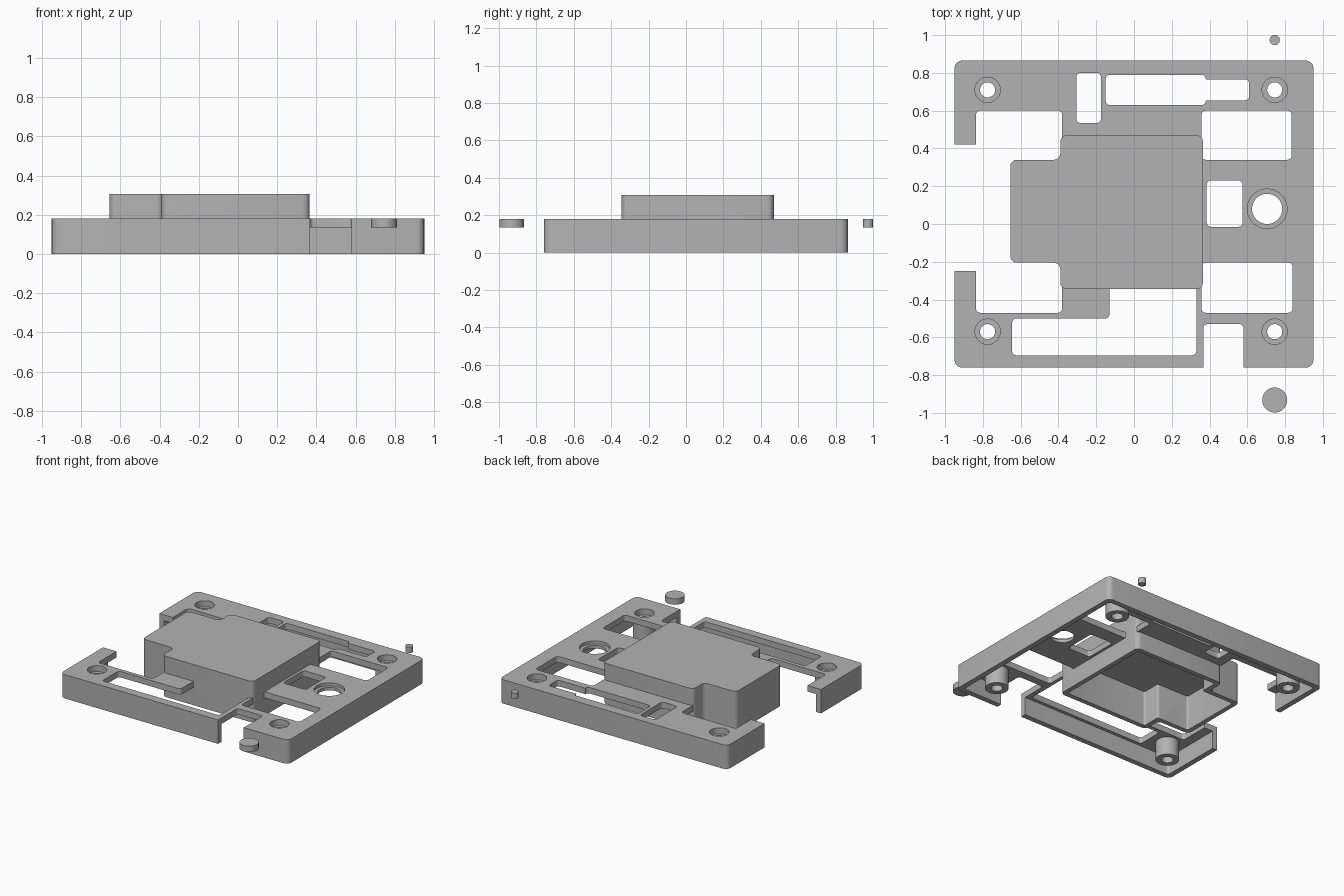
import bpy, bmesh, math
from mathutils import Vector

if "Cube" in bpy.data.objects:
    bpy.data.objects.remove(bpy.data.objects["Cube"])

grey = bpy.data.materials.new("light grey plastic")
grey.diffuse_color = (0.45, 0.45, 0.45, 1)
grey.use_nodes = True
grey.node_tree.nodes["Principled BSDF"].inputs["Base Color"].default_value = grey.diffuse_color

TOP, UNDER, WALL = 0.18, 0.135, 0.04


def rounded(points, r, steps=5):
    """Round each right-angled corner of an outline."""
    out = []
    n = len(points)
    for i in range(n):
        p = Vector(points[i])
        a = (Vector(points[i - 1]) - p).normalized()
        b = (Vector(points[(i + 1) % n]) - p).normalized()
        c = p + (a + b) * r
        for k in range(steps + 1):
            t = k / steps * math.pi / 2
            out.append(c - r * (b * math.cos(t) + a * math.sin(t)))
    return out


def rect(x0, x1, y0, y1):
    return [(x0, y0), (x1, y0), (x1, y1), (x0, y1)]


def circle(x, y, r, n=40):
    return [Vector((x + r * math.cos(2 * math.pi * k / n),
                    y + r * math.sin(2 * math.pi * k / n))) for k in range(n)]


def prism(name, outline, z0, z1):
    bm = bmesh.new()
    face = bm.faces.new([bm.verts.new((p[0], p[1], z0)) for p in outline])
    ext = bmesh.ops.extrude_face_region(bm, geom=[face])
    up = [g for g in ext["geom"] if isinstance(g, bmesh.types.BMVert)]
    bmesh.ops.translate(bm, verts=up, vec=(0, 0, z1 - z0))
    bmesh.ops.recalc_face_normals(bm, faces=bm.faces[:])
    me = bpy.data.meshes.new(name)
    bm.to_mesh(me)
    bm.free()
    ob = bpy.data.objects.new(name, me)
    bpy.context.collection.objects.link(ob)
    me.materials.append(grey)
    return ob


def combine(base, outline, z0, z1, op="DIFFERENCE"):
    tool = prism("tool", outline, z0, z1)
    mod = base.modifiers.new("bool", "BOOLEAN")
    mod.operation, mod.solver, mod.object = op, "EXACT", tool
    bpy.context.view_layer.objects.active = base
    bpy.ops.object.modifier_apply(modifier=mod.name)
    bpy.data.objects.remove(tool, do_unlink=True)


def housing(inset=0.0):
    """Stepped outline of the raised central box."""
    i = inset
    return [(-0.39 + i, -0.345 + i), (0.365 - i, -0.345 + i), (0.365 - i, 0.47 - i),
            (-0.39 + i, 0.47 - i), (-0.39 + i, 0.34 - i), (-0.655 + i, 0.34 - i),
            (-0.655 + i, -0.205 + i), (-0.39 + i, -0.205 + i)]


# Cover: thin top plate with a skirt around it
cover = prism("cover", rounded(rect(-0.95, 0.95, -0.76, 0.865), 0.04), 0, TOP)
combine(cover, rounded(rect(-0.95 + WALL, 0.95 - WALL, -0.76 + WALL, 0.865 - WALL), 0.02),
        -0.1, UNDER)

# Openings through the plate: pockets, slots and square window
openings = [
    rect(-0.837, -0.38, -0.47, 0.60),
    rect(0.357, 0.835, 0.34, 0.60),
    rect(0.357, 0.84, -0.47, -0.205),
    rect(-0.305, -0.175, 0.535, 0.80),
    rect(-0.15, 0.38, 0.63, 0.79),
    rect(0.30, 0.61, 0.655, 0.765),
    rect(0.385, 0.575, -0.015, 0.23),
    [(-0.645, -0.695), (0.33, -0.695), (0.33, -0.30), (-0.13, -0.30),
     (-0.13, -0.50), (-0.645, -0.50)],
    rect(0.367, 0.58, -0.90, -0.53),
]
for shape in openings:
    combine(cover, rounded(shape, 0.022), -0.1, 0.4)
# Gap in the left skirt
combine(cover, rect(-1.1, -0.80, -0.25, 0.42), -0.1, 0.4)

# Central hollow housing, open underneath
combine(cover, rounded(housing(), 0.035), 0, 0.307, "UNION")
combine(cover, rounded(housing(0.035), 0.015), -0.1, 0.265)

# Screw bosses with counterbored holes
for x in (-0.775, 0.745):
    for y in (-0.57, 0.71):
        combine(cover, circle(x, y, 0.08), 0, UNDER + 0.02, "UNION")
        combine(cover, circle(x, y, 0.067), UNDER, 0.4)
        combine(cover, circle(x, y, 0.04), -0.1, 0.4)

# Large round hole with a recessed ring
combine(cover, circle(0.705, 0.08, 0.105), TOP - 0.022, 0.4)
combine(cover, circle(0.705, 0.08, 0.08), -0.1, 0.4)

# Loose discs in front and behind
discs = [prism("large_disc", circle(0.745, -0.932, 0.066), UNDER, TOP),
         prism("small_disc", circle(0.745, 0.974, 0.027, 24), UNDER, TOP)]

for ob in [cover] + discs:
    bpy.ops.object.select_all(action="DESELECT")
    ob.select_set(True)
    bpy.context.view_layer.objects.active = ob
    bpy.ops.object.shade_smooth_by_angle(angle=math.radians(30))
